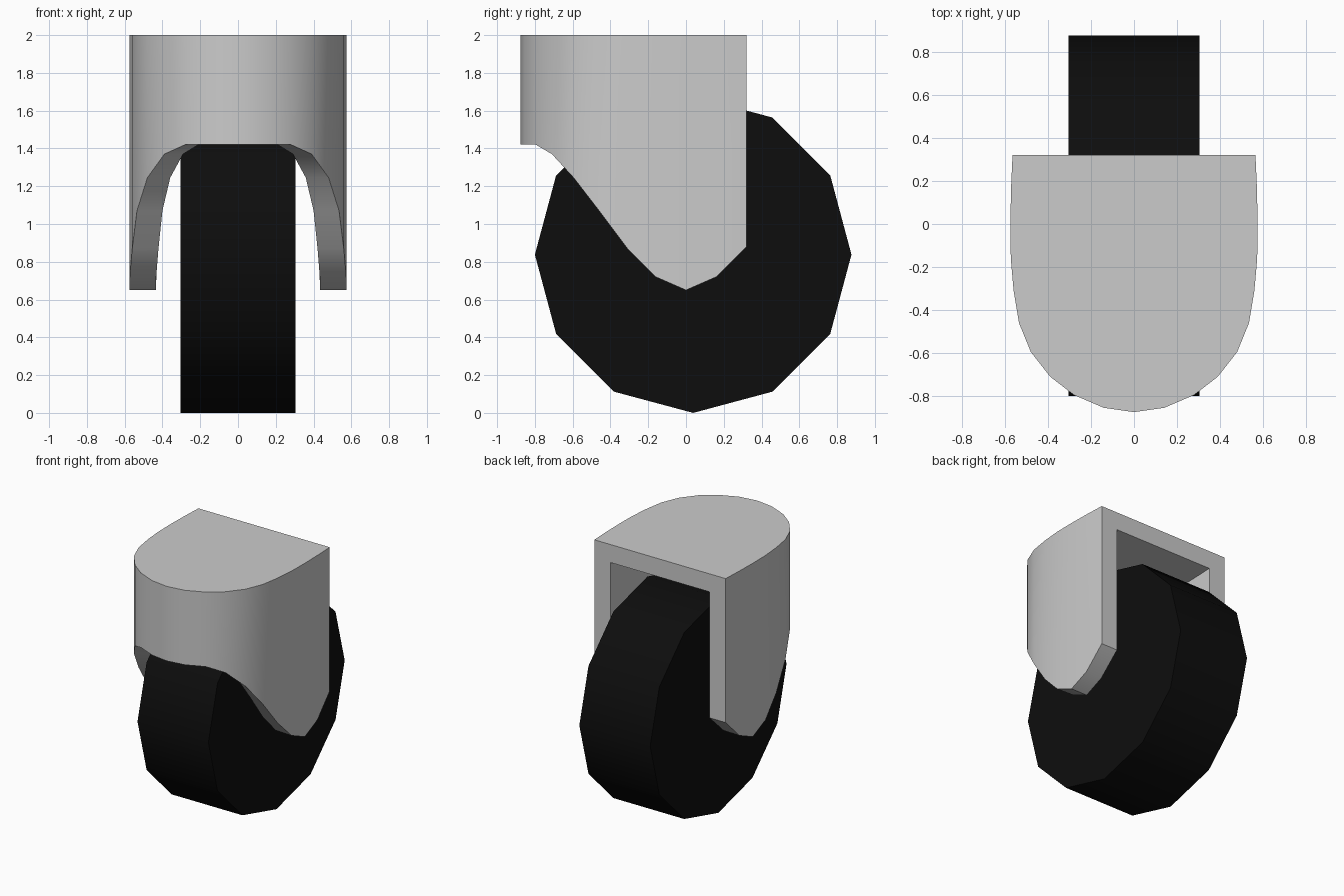
import bpy, bmesh, math
from mathutils import Vector

if "Cube" in bpy.data.objects:
    bpy.data.objects.remove(bpy.data.objects["Cube"])

THICK, TOP = 0.14, 2.0


def smooth(obj):
    bpy.ops.object.select_all(action='DESELECT')
    bpy.context.view_layer.objects.active = obj
    obj.select_set(True)
    bpy.ops.object.shade_smooth_by_angle(angle=math.radians(35))


# Twelve-sided black wheel
bpy.ops.mesh.primitive_cylinder_add(vertices=12, radius=0.838, depth=0.61,
                                    location=(0, 0.038, 0.838),
                                    rotation=(0, math.pi / 2, 0))
wheel = bpy.context.object
wheel.name = "wheel"
rubber = bpy.data.materials.new("black_rubber")
rubber.diffuse_color = (0.004, 0.004, 0.004, 1)
rubber.use_nodes = True
rubber.node_tree.nodes["Principled BSDF"].inputs["Base Color"].default_value = rubber.diffuse_color
wheel.data.materials.append(rubber)
smooth(wheel)

# Housing wall: plan position and lower edge height, rear to front centre
half = [(0.565, 0.32, 0.88), (0.572, 0.16, 0.72), (0.575, 0, 0.65),
        (0.573, -0.16, 0.72), (0.56, -0.31, 0.87), (0.535, -0.46, 1.07),
        (0.48, -0.595, 1.245), (0.39, -0.71, 1.37), (0.28, -0.795, 1.42),
        (0.14, -0.855, 1.42), (0, -0.875, 1.42)]
path = half + [(-x, y, z) for x, y, z in half[-2::-1]]
n = len(path)

bm = bmesh.new()
rows = []
for i, (x, y, z) in enumerate(path):
    if i in (0, n - 1):
        normal = Vector((math.copysign(1, x), 0))
    else:
        a, b = path[i - 1], path[i + 1]
        normal = Vector((a[1] - b[1], b[0] - a[0])).normalized()
    ix, iy = x - normal.x * THICK, y - normal.y * THICK
    # outer top, outer bottom, inner bottom, inner top
    rows.append([bm.verts.new(p) for p in
                 ((x, y, TOP), (x, y, z), (ix, iy, z), (ix, iy, TOP - THICK))])

# Outer wall, lower rim and inner wall
for a, b in zip(rows, rows[1:]):
    for k in range(3):
        bm.faces.new((a[k], a[k + 1], b[k + 1], b[k]))
# Top, ceiling and rear edges of the legs and top plate
bm.faces.new([r[0] for r in rows])
bm.faces.new([r[3] for r in rows])
bm.faces.new(rows[0])
bm.faces.new(rows[-1])
bm.faces.new((rows[0][0], rows[0][3], rows[-1][3], rows[-1][0]))
bmesh.ops.recalc_face_normals(bm, faces=bm.faces)

mesh = bpy.data.meshes.new("housing")
bm.to_mesh(mesh)
bm.free()
housing = bpy.data.objects.new("housing", mesh)
bpy.context.collection.objects.link(housing)
smooth(housing)
